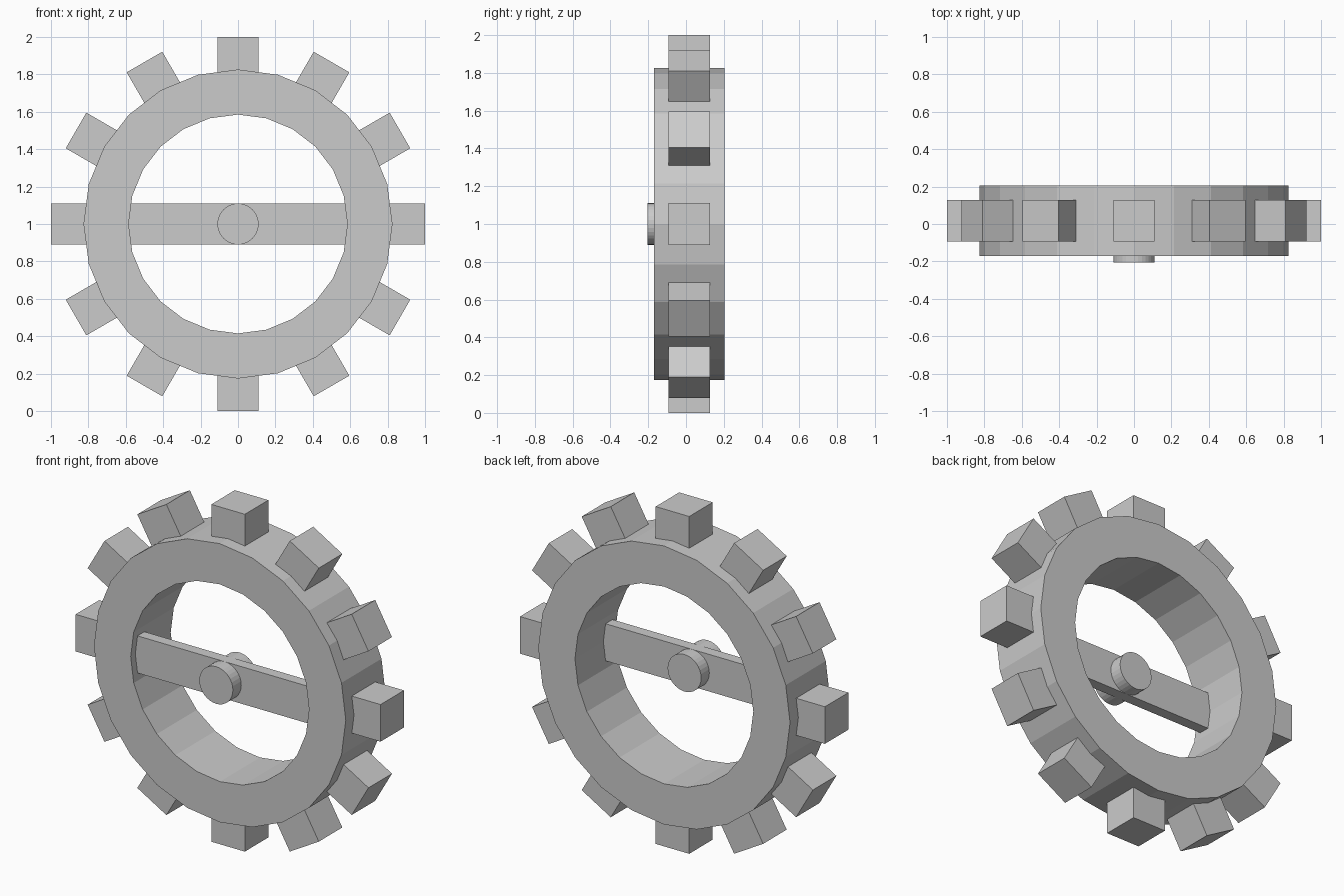
import bpy, bmesh, math
from mathutils import Matrix, Vector

cube = bpy.data.objects.get("Cube")
if cube:
    bpy.data.objects.remove(cube)

GREY = (0.6, 0.6, 0.6, 1)
mat = bpy.data.materials.new("plain grey")
mat.use_nodes = True
mat.diffuse_color = GREY
mat.node_tree.nodes["Principled BSDF"].inputs["Base Color"].default_value = GREY

AXLE = Vector((0, 0, 1))


def finish(name, bm):
    bmesh.ops.recalc_face_normals(bm, faces=bm.faces)
    mesh = bpy.data.meshes.new(name)
    bm.to_mesh(mesh)
    bm.free()
    mesh.materials.append(mat)
    obj = bpy.data.objects.new(name, mesh)
    bpy.context.collection.objects.link(obj)
    return obj


def box(name, size, offset, angle=0):
    """Box placed relative to the axle, then turned about it."""
    bm = bmesh.new()
    m = (Matrix.Translation(AXLE) @ Matrix.Rotation(angle, 4, 'Y')
         @ Matrix.Translation(offset) @ Matrix.Diagonal((*size, 1)))
    bmesh.ops.create_cube(bm, size=1, matrix=m)
    return finish(name, bm)


def rim(name, outer, inner, front, back, sides):
    """Rectangular section swept round the axle as flat facets."""
    bm = bmesh.new()
    section = [(outer, front), (outer, back), (inner, back), (inner, front)]
    rings = []
    for i in range(sides):
        a = math.tau * i / sides
        rings.append([bm.verts.new(AXLE + Vector((r * math.sin(a), y, r * math.cos(a))))
                      for r, y in section])
    for i, ring in enumerate(rings):
        after = rings[(i + 1) % sides]
        for j in range(4):
            k = (j + 1) % 4
            bm.faces.new((ring[j], ring[k], after[k], after[j]))
    return finish(name, bm)


# Rim
rim("rim", 0.826, 0.585, -0.17, 0.205, 24)

# Twelve cube teeth set into the rim
TOOTH = 0.22
for i in range(12):
    box(f"tooth_{i + 1}", (TOOTH,) * 3, (0, 0.017, 1 - TOOTH / 2), math.tau * i / 12)

# Thin crossbar, ending inside the rim
box("crossbar", (1.3, 0.065, TOOTH), (0, -0.094, 0))

# Hub pin through the crossbar
bm = bmesh.new()
bmesh.ops.create_cone(bm, cap_ends=True, segments=32, radius1=0.11, radius2=0.11, depth=0.22,
                      matrix=Matrix.Translation(AXLE + Vector((0, -0.095, 0)))
                      @ Matrix.Rotation(math.pi / 2, 4, 'X'))
finish("hub_pin", bm)
